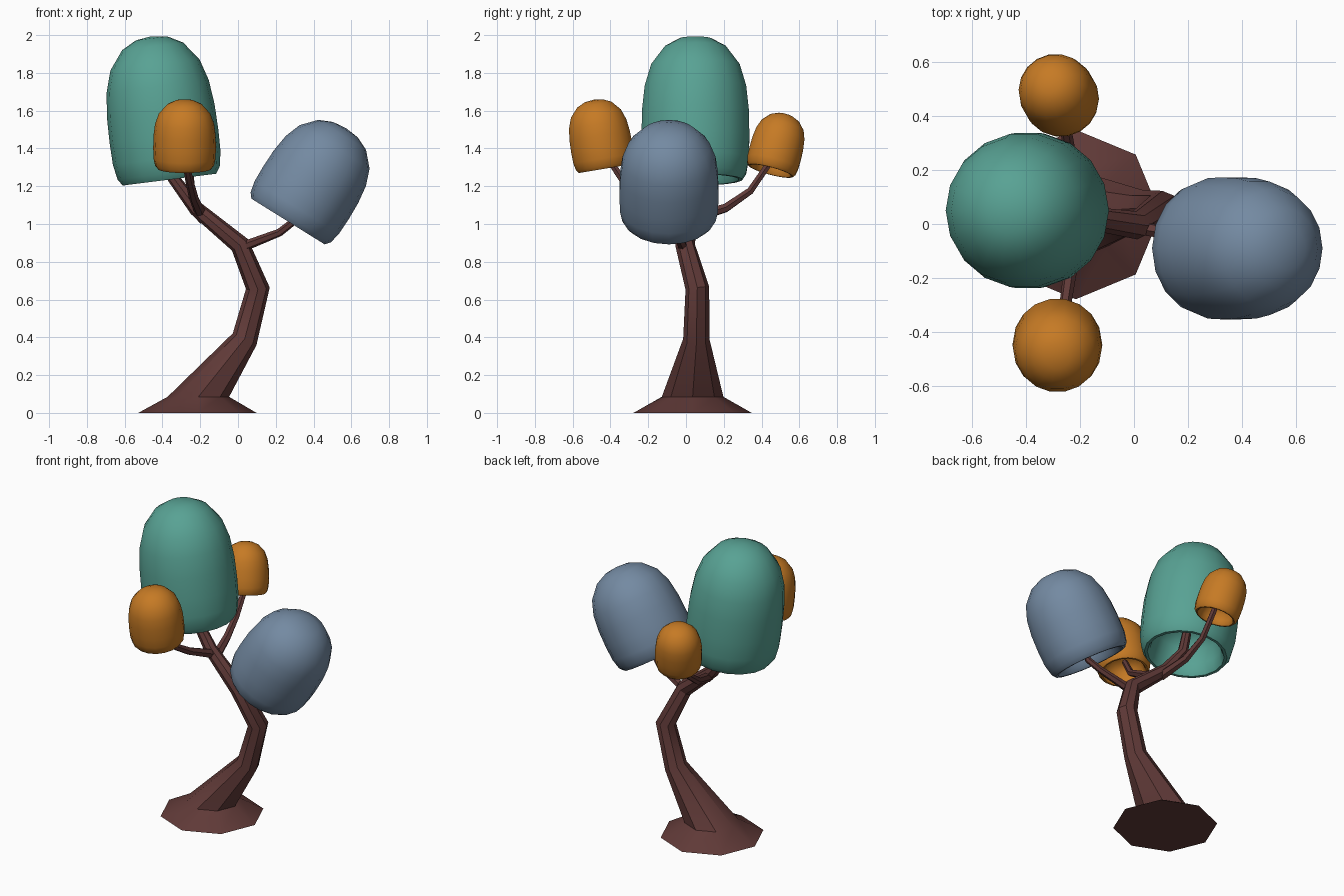
import bpy, bmesh, math
from mathutils import Vector

if "Cube" in bpy.data.objects:
    bpy.data.objects.remove(bpy.data.objects["Cube"])


def material(name, rgb):
    m = bpy.data.materials.new(name)
    m.diffuse_color = (*rgb, 1)
    m.use_nodes = True
    m.node_tree.nodes["Principled BSDF"].inputs["Base Color"].default_value = m.diffuse_color
    return m


BARK = material("bark brown", (0.117, 0.042, 0.039))
TEAL = material("teal", (0.098, 0.362, 0.296))
BLUE = material("slate blue", (0.174, 0.254, 0.361))
ORANGE = material("orange", (0.565, 0.195, 0.018))


def finish(name, bm, mat, angle):
    bmesh.ops.recalc_face_normals(bm, faces=bm.faces)
    me = bpy.data.meshes.new(name)
    bm.to_mesh(me)
    bm.free()
    me.materials.append(mat)
    ob = bpy.data.objects.new(name, me)
    bpy.context.collection.objects.link(ob)
    bpy.context.view_layer.objects.active = ob
    ob.select_set(True)
    bpy.ops.object.shade_smooth_by_angle(angle=math.radians(angle))
    ob.select_set(False)
    return ob


def ring(bm, centre, axis, r, n):
    q = Vector((0, 0, 1)).rotation_difference(axis)
    return [bm.verts.new(centre + q @ Vector((r * math.cos(a), r * math.sin(a), 0)))
            for a in (2 * math.pi * i / n for i in range(n))]


def bridge(bm, a, b):
    n = len(a)
    for i in range(n):
        j = (i + 1) % n
        bm.faces.new((a[i], a[j], b[j], b[i]))


def tube(name, points, sides, flat=0):
    """Tapered limb through (x, y, z, radius); the first `flat` rings are level."""
    bm = bmesh.new()
    P = [Vector(p[:3]) for p in points]
    rings = []
    for i, p in enumerate(points):
        before = (P[i] - P[i - 1]).normalized() if i else Vector()
        after = (P[i + 1] - P[i]).normalized() if i < len(P) - 1 else Vector()
        axis = Vector((0, 0, 1)) if i < flat else (before + after).normalized()
        rings.append(ring(bm, P[i], axis, p[3], sides))
    for a, b in zip(rings, rings[1:]):
        bridge(bm, a, b)
    bm.faces.new(rings[0])
    bm.faces.new(rings[-1])
    return finish(name, bm, BARK, 30)


# Foliage cap profile (radius, height): inner hollow, rim, outer dome
PROFILE = [(0.45, 0.31), (0.66, 0.22), (0.72, 0.1), (0.75, 0.03), (0.80, 0.0),
           (0.86, 0.0), (0.94, 0.045), (0.99, 0.15), (1.0, 0.3), (0.99, 0.48),
           (0.94, 0.65), (0.82, 0.8), (0.56, 0.93), (0.29, 0.985)]


def cap(name, base, axis, radius, height, mat):
    bm = bmesh.new()
    base, axis = Vector(base), Vector(axis).normalized()
    rings = [ring(bm, base + axis * h * height, axis, r * radius, 18) for r, h in PROFILE]
    for a, b in zip(rings, rings[1:]):
        bridge(bm, a, b)
    for end, h in ((rings[0], 0.34), (rings[-1], 1.0)):
        tip = bm.verts.new(base + axis * h * height)
        for i in range(len(end)):
            bm.faces.new((end[i], end[(i + 1) % len(end)], tip))
    return finish(name, bm, mat, 50)


# Trunk with flared foot, leading up into the main cap
tube("trunk", [(-0.215, 0.035, 0, 0.313), (-0.21, 0.035, 0.085, 0.163),
               (0.035, 0.055, 0.39, 0.07), (0.105, 0.06, 0.66, 0.063),
               (0.01, -0.005, 0.89, 0.052), (-0.22, 0.03, 1.08, 0.04),
               (-0.34, 0.05, 1.24, 0.032), (-0.37, 0.05, 1.38, 0.028)], 8, flat=2)

# Side branches
tube("blue_branch", [(0.0, -0.01, 0.87, 0.028), (0.22, -0.05, 0.955, 0.021),
                     (0.29, -0.08, 1.01, 0.02), (0.34, -0.09, 1.12, 0.018)], 6)
tube("front_branch", [(-0.2, 0.02, 1.06, 0.03), (-0.235, -0.17, 1.14, 0.025),
                      (-0.26, -0.34, 1.24, 0.021), (-0.28, -0.42, 1.36, 0.018)], 6)
tube("back_branch", [(-0.19, 0.03, 1.03, 0.03), (-0.23, 0.21, 1.085, 0.025),
                     (-0.25, 0.34, 1.175, 0.021), (-0.255, 0.44, 1.32, 0.019),
                     (-0.26, 0.455, 1.36, 0.018)], 6)

# Foliage caps
cap("teal_foliage", (-0.363, 0.05, 1.235), (-0.125, 0, 0.99), 0.29, 0.765, TEAL)
cap("blue_foliage", (0.265, -0.09, 1.013), (0.53, 0, 0.85), 0.266, 0.582, BLUE)
cap("front_orange_foliage", (-0.283, -0.428, 1.293), (0, -0.165, 0.986), 0.166, 0.37, ORANGE)
cap("back_orange_foliage", (-0.26, 0.448, 1.281), (-0.17, 0.25, 0.95), 0.142, 0.315, ORANGE)
